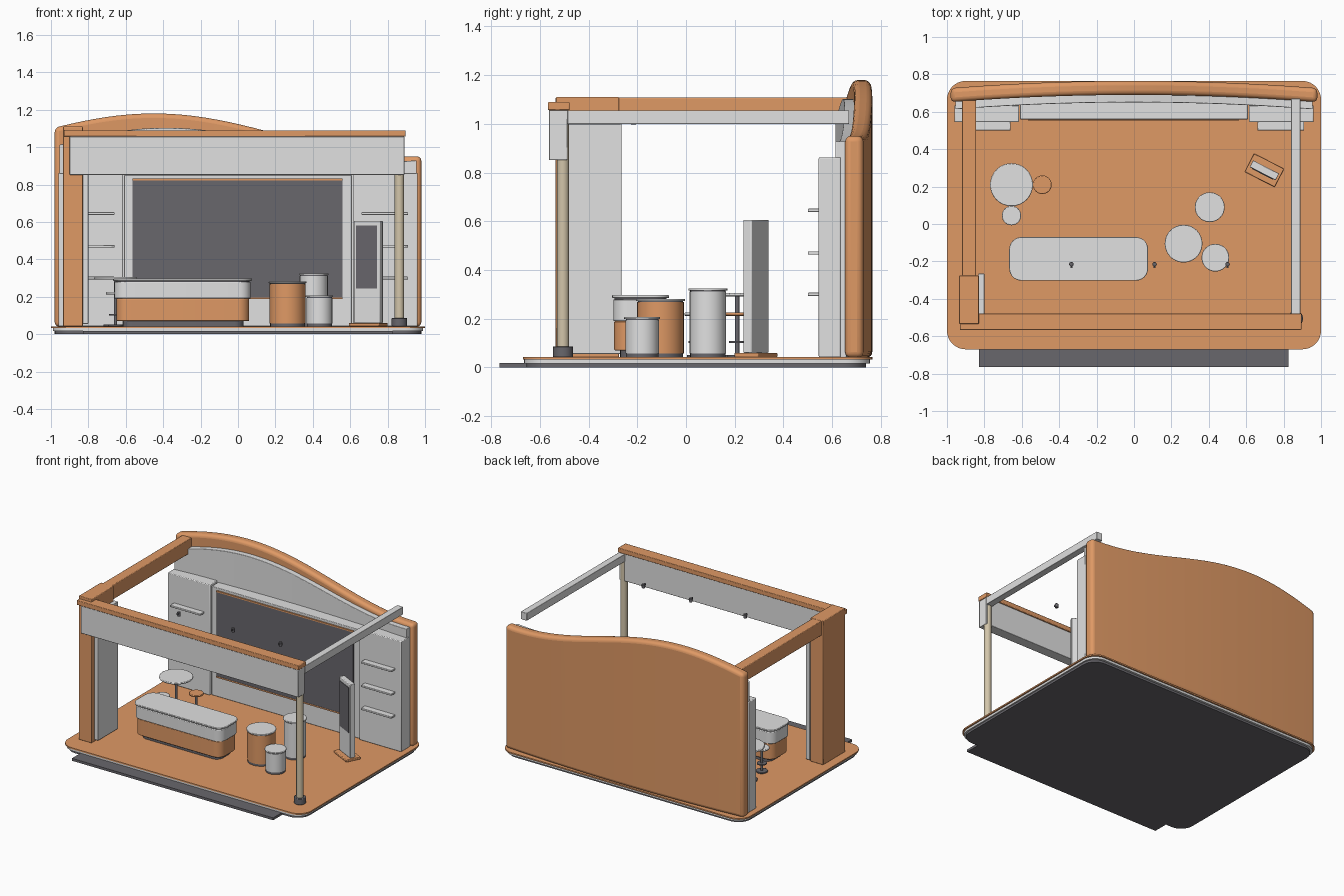
import bpy, math
from math import sin, cos, pi, radians

if "Cube" in bpy.data.objects:
    bpy.data.objects.remove(bpy.data.objects["Cube"])


def material(name, rgb):
    m = bpy.data.materials.new(name)
    m.use_nodes = True
    m.diffuse_color = (*rgb, 1)
    m.node_tree.nodes["Principled BSDF"].inputs["Base Color"].default_value = (*rgb, 1)
    return m


ORANGE = material("warm orange", (0.74, 0.32, 0.13))
LIGHT = material("light grey", (0.75, 0.75, 0.75))
DARK = material("dark grey", (0.14, 0.135, 0.15))
BEIGE = material("beige", (0.65, 0.56, 0.40))


def finish(name, verts, faces, mat, bevel=0, segments=2):
    mesh = bpy.data.meshes.new(name)
    mesh.from_pydata(verts, [], faces)
    mesh.materials.append(mat)
    ob = bpy.data.objects.new(name, mesh)
    bpy.context.collection.objects.link(ob)
    bpy.ops.object.select_all(action='DESELECT')
    ob.select_set(True)
    bpy.context.view_layer.objects.active = ob
    bpy.ops.object.shade_smooth_by_angle(angle=radians(40))
    if bevel:
        mod = ob.modifiers.new("soft edges", 'BEVEL')
        mod.width, mod.segments = bevel, segments
        mod.limit_method, mod.angle_limit = 'ANGLE', radians(40)
    return ob


def prism(name, outline, z0, z1, mat, bevel=0):
    n = len(outline)
    verts = [(x, y, z) for z in (z0, z1) for x, y in outline]
    sides = [(i, (i + 1) % n, n + (i + 1) % n, n + i) for i in range(n)]
    caps = [tuple(reversed(range(n))), tuple(range(n, 2 * n))]
    return finish(name, verts, sides + caps, mat, bevel)


def box(name, x0, x1, y0, y1, z0, z1, mat, bevel=0):
    return prism(name, [(x0, y0), (x1, y0), (x1, y1), (x0, y1)], z0, z1, mat, bevel)


def slab(name, x0, x1, y0, y1, z0, z1, r, mat, bevel=0):
    # Rounded rectangle
    pts = []
    corners = [(x1 - r, y1 - r), (x0 + r, y1 - r), (x0 + r, y0 + r), (x1 - r, y0 + r)]
    for k, (cx, cy) in enumerate(corners):
        for j in range(9):
            a = (k + j / 8) * pi / 2
            pts.append((cx + r * cos(a), cy + r * sin(a)))
    return prism(name, pts, z0, z1, mat, bevel)


def disc(name, x, y, r, z0, z1, mat, bevel=0, n=32):
    pts = [(x + r * cos(2 * pi * i / n), y + r * sin(2 * pi * i / n)) for i in range(n)]
    return prism(name, pts, z0, z1, mat, bevel)


# Layered floor and front step
slab("floor_underside", -0.98, 0.98, -0.655, 0.74, 0, 0.016, 0.1, DARK)
slab("floor_edge", -0.99, 0.99, -0.665, 0.755, 0.016, 0.032, 0.1, LIGHT)
slab("floor_top", -1, 1, -0.67, 0.765, 0.032, 0.042, 0.1, ORANGE)
box("front_step", -0.83, 0.825, -0.765, -0.64, 0, 0.018, DARK)


# Curved back wall with a wavy top, and its inner lining
def wall_top(x):
    return 1.065 + 0.115 * cos((x + 0.45) / 1.36 * pi)


def curved_wall(name, half, front, back, drop, mat, bevel):
    n = 48
    verts, faces = [], []
    for i in range(n + 1):
        x = half * (2 * i / n - 1)
        y = 0.765 - 0.04 * x * x
        z = wall_top(x) - drop(x)
        verts += [(x, y - front, 0.04), (x, y - back, 0.04), (x, y - back, z), (x, y - front, z)]
    for i in range(n):
        a, b = 4 * i, 4 * i + 4
        for k in range(4):
            m = (k + 1) % 4
            faces.append((a + k, a + m, b + m, b + k))
    faces += [(3, 2, 1, 0), tuple(4 * n + k for k in range(4))]
    return finish(name, verts, faces, mat, bevel, 4)


curved_wall("back_wall", 0.98, 0.075, 0, lambda x: 0, ORANGE, 0.024)
curved_wall("wall_lining", 0.955, 0.115, 0.07, lambda x: 0.06 - 0.04 * x, LIGHT, 0.004)

# Display screen on the back wall
box("screen_frame", -0.61, 0.61, 0.56, 0.655, 0.042, 0.85, LIGHT, 0.004)
box("screen", -0.565, 0.56, 0.552, 0.57, 0.195, 0.822, DARK)
for z in (0.187, 0.822):
    box("screen_trim", -0.565, 0.56, 0.55, 0.57, z, z + 0.01, ORANGE)

# Side cabinets with three shelves each
for side, label in ((-1, "right"), (1, "left")):
    x0, x1 = sorted((0.615 * side, 0.96 * side))
    box(label + "_cabinet", x0, x1, 0.545, 0.635, 0.042, 0.863, LIGHT, 0.005)
    x0, x1 = sorted((0.66 * side, 0.91 * side))
    for z in (0.3, 0.47, 0.645):
        box(label + "_shelf", x0, x1, 0.5, 0.55, z - 0.007, z + 0.007, LIGHT, 0.003)

# Front corner pillar, post and overhead frame
box("pillar", -0.935, -0.83, -0.535, -0.275, 0.042, 1.11, ORANGE, 0.004)
box("pillar_panel", -0.832, -0.80, -0.5, -0.265, 0.055, 1.0, LIGHT, 0.003)
disc("post", 0.863, -0.505, 0.025, 0.06, 1.05, BEIGE)
disc("post_foot", 0.863, -0.505, 0.041, 0.042, 0.087, DARK, 0.004)
box("front_fascia", -0.9, 0.89, -0.563, -0.487, 0.852, 1.056, LIGHT, 0.003)
box("front_beam", -0.93, 0.895, -0.567, -0.478, 1.056, 1.09, ORANGE, 0.004)
box("right_beam", -0.92, -0.845, -0.3, 0.67, 1.0, 1.108, ORANGE, 0.004)
box("left_beam", 0.84, 0.89, -0.487, 0.67, 1.0, 1.056, LIGHT, 0.003)

# Small hanging spotlights
for x in (-0.335, 0.11, 0.5):
    disc("spotlight", x, -0.215, 0.012, 0.998, 1.028, DARK, 0.003, 12)
    box("spotlight_bracket", x - 0.005, x + 0.005, -0.235, -0.215, 1.012, 1.026, DARK)

# Reception counter
slab("counter_plinth", -0.615, 0.03, -0.27, -0.1, 0.042, 0.07, 0.05, DARK)
slab("counter_body", -0.65, 0.06, -0.295, -0.08, 0.07, 0.19, 0.06, ORANGE, 0.004)
slab("counter_band", -0.66, 0.068, -0.298, -0.075, 0.19, 0.28, 0.06, LIGHT, 0.004)
slab("counter_gap", -0.655, 0.062, -0.293, -0.08, 0.28, 0.285, 0.06, DARK)
slab("counter_top", -0.667, 0.075, -0.303, -0.07, 0.285, 0.297, 0.065, LIGHT, 0.003)

# Round display podiums
for x, y, r, z, mat in ((0.265, -0.105, 0.096, 0.282, ORANGE),
                        (0.405, 0.09, 0.075, 0.325, LIGHT),
                        (0.435, -0.18, 0.069, 0.208, LIGHT)):
    disc("podium_base", x, y, r * 0.97, 0.042, 0.058, DARK)
    disc("podium_body", x, y, r, 0.058, z - 0.014, mat)
    disc("podium_gap", x, y, r * 0.97, z - 0.014, z - 0.01, DARK)
    disc("podium_top", x, y, r + 0.005, z - 0.01, z, LIGHT, 0.003)

# Bistro table and two stools
for name, x, y, r, z, foot, mat in (("table", -0.655, 0.21, 0.115, 0.305, 0.065, LIGHT),
                                    ("stool", -0.49, 0.21, 0.05, 0.225, 0.04, ORANGE),
                                    ("stool", -0.655, 0.045, 0.052, 0.225, 0.04, LIGHT)):
    disc(name + "_top", x, y, r, z - 0.013, z, mat, 0.004)
    disc(name + "_pole", x, y, 0.009, 0.05, z - 0.01, DARK, 0, 16)
    disc(name + "_foot", x, y, foot, 0.042, 0.052, DARK, 0.002)
    if name == "stool":
        disc("stool_footrest", x, y, 0.034, 0.101, 0.108, DARK, 0, 24)

# Turned information kiosk
for ob in (box("kiosk_base", -0.09, 0.09, -0.055, 0.055, 0.042, 0.06, ORANGE, 0.004),
           box("kiosk_body", -0.078, 0.078, -0.02, 0.02, 0.06, 0.606, LIGHT, 0.004),
           box("kiosk_screen", -0.063, 0.063, -0.024, -0.018, 0.245, 0.58, DARK)):
    ob.location = (0.697, 0.287, 0)
    ob.rotation_euler.z = radians(-27)
